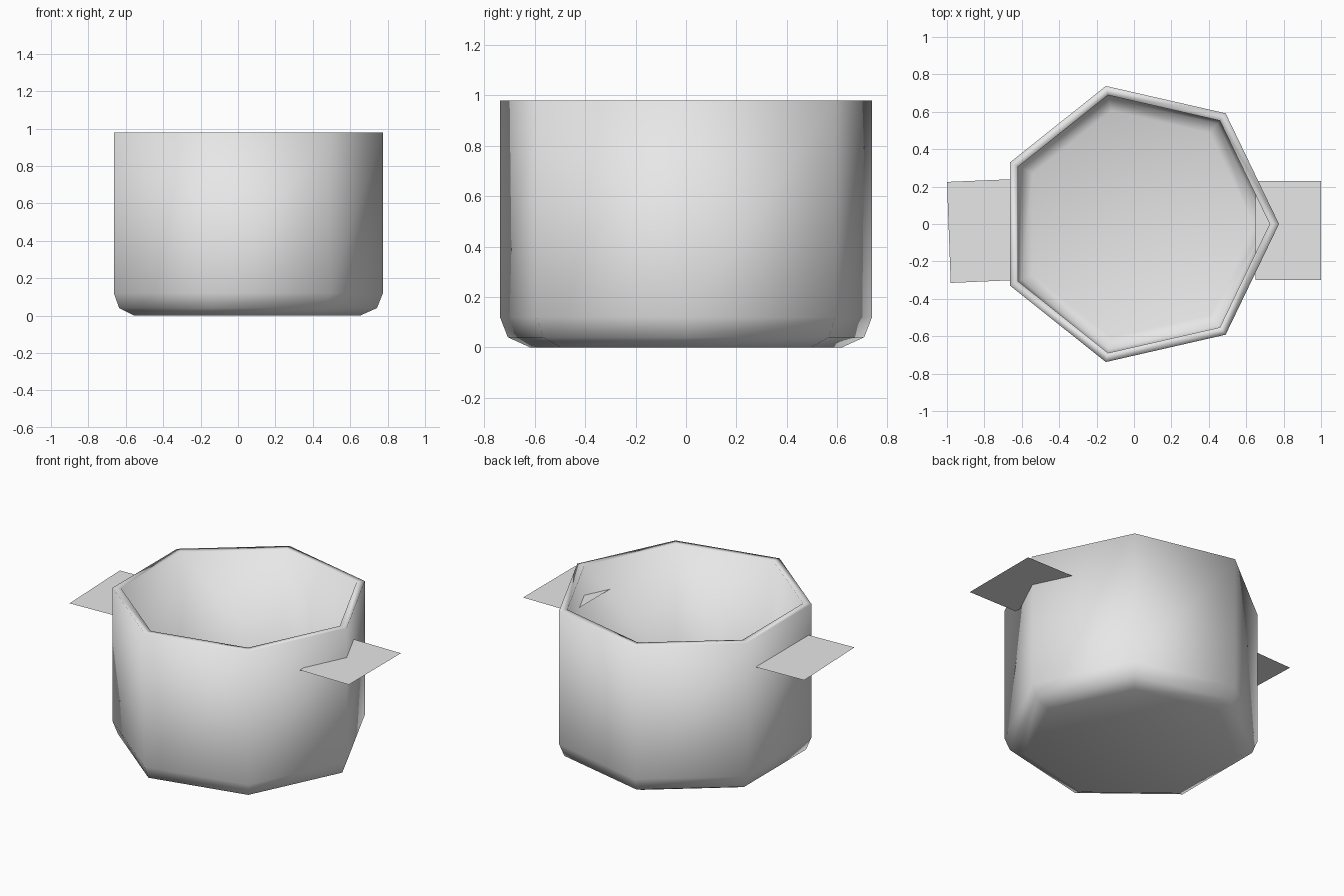
import bpy, bmesh
from math import cos, sin, tau

cube = bpy.data.objects.get("Cube")
if cube:
    bpy.data.objects.remove(cube)

SIDES = 7
CENTRE_X = 0.018
HANDLE_Z = 0.79

# Single plain metal colour
metal = bpy.data.materials.new("light grey metal")
metal.use_nodes = True
grey = (0.8, 0.8, 0.8, 1)
metal.diffuse_color = grey
metal.node_tree.nodes["Principled BSDF"].inputs["Base Color"].default_value = grey


def add_object(name, bm, smooth):
    mesh = bpy.data.meshes.new(name)
    for face in bm.faces:
        face.smooth = smooth
    bm.to_mesh(mesh)
    bm.free()
    mesh.materials.append(metal)
    obj = bpy.data.objects.new(name, mesh)
    bpy.context.collection.objects.link(obj)
    return obj


# Pot body: seven-sided shell with a chamfered foot, thickened inwards
profile = [(0.635, 0), (0.725, 0.04), (0.757, 0.12), (0.757, 0.98)]
bm = bmesh.new()
rings = []
for radius, z in profile:
    rings.append([bm.verts.new((CENTRE_X + radius * cos(tau * i / SIDES),
                                radius * sin(tau * i / SIDES), z))
                  for i in range(SIDES)])
bm.faces.new(reversed(rings[0]))
for lower, upper in zip(rings, rings[1:]):
    for i in range(SIDES):
        j = (i + 1) % SIDES
        bm.faces.new((lower[i], lower[j], upper[j], upper[i]))
body = add_object("pot_body", bm, True)
wall = body.modifiers.new("wall thickness", "SOLIDIFY")
wall.thickness = 0.05
wall.offset = -1


# Handles: flat sheets pushed into the wall
def add_handle(name, outline):
    bm = bmesh.new()
    bm.faces.new([bm.verts.new((x, y, HANDLE_Z)) for x, y in outline])
    add_object(name, bm, False)


add_handle("left_handle", [(0.65, -0.3), (1, -0.3), (1, 0.23), (0.65, 0.23)])
add_handle("right_handle", [(-1, 0.225), (-0.98, -0.315), (-0.64, -0.3), (-0.64, 0.24)])
